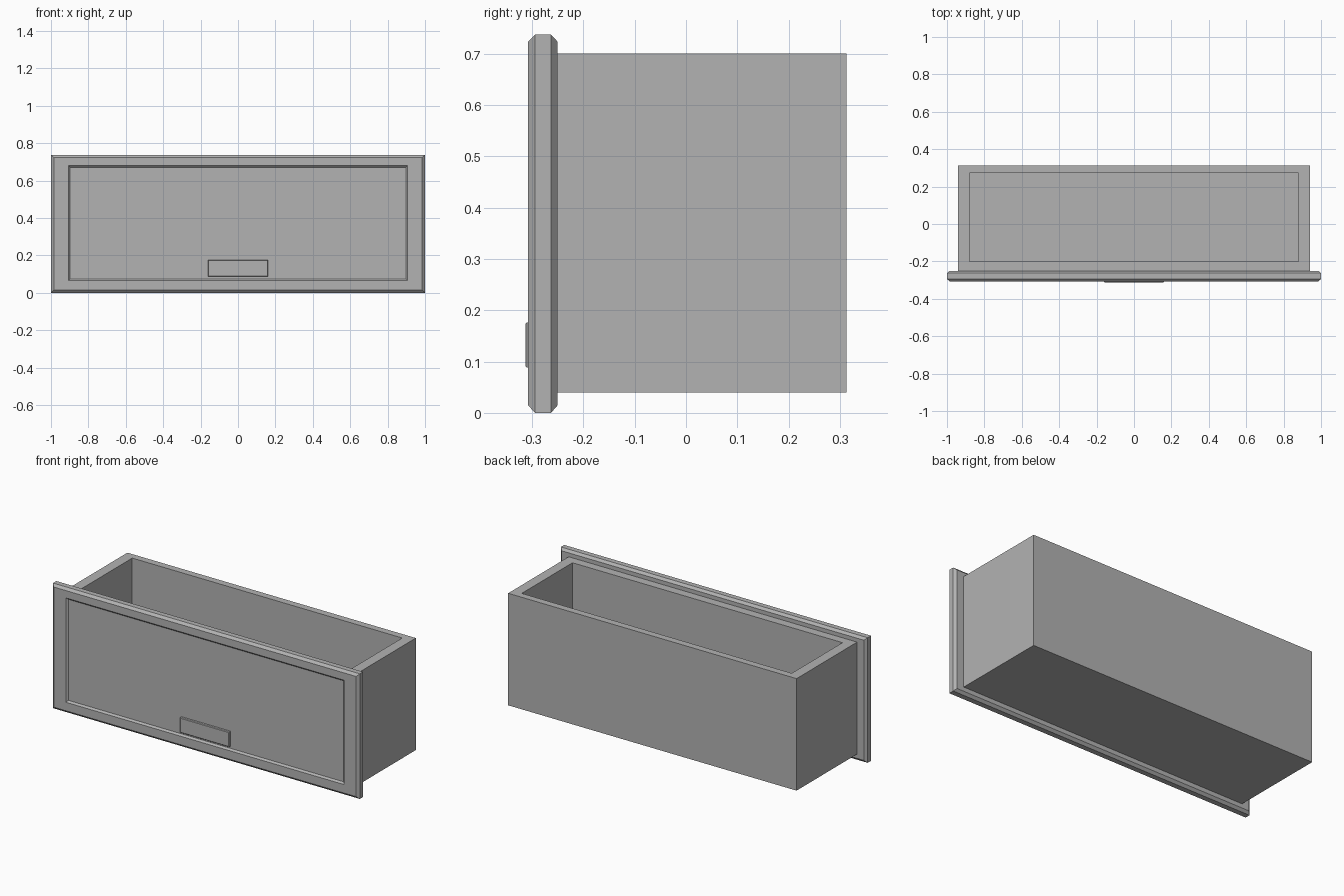
import bpy
import bmesh

cube = bpy.data.objects.get("Cube")
if cube:
    bpy.data.objects.remove(cube, do_unlink=True)

grey = bpy.data.materials.new("plain grey")
grey.use_nodes = True
colour = (0.45, 0.45, 0.45, 1)
grey.diffuse_color = colour
grey.node_tree.nodes["Principled BSDF"].inputs["Base Color"].default_value = colour


def loft(name, rings):
    """Skin rectangles (half width, y, bottom, top) from back to front and cap the ends."""
    bm = bmesh.new()
    loops = [[bm.verts.new(p) for p in
              ((-w, y, lo), (w, y, lo), (w, y, hi), (-w, y, hi))]
             for w, y, lo, hi in rings]
    for a, b in zip(loops, loops[1:]):
        for i in range(4):
            j = (i + 1) % 4
            bm.faces.new((a[i], a[j], b[j], b[i]))
    bm.faces.new(loops[0])
    bm.faces.new(loops[-1])
    bmesh.ops.recalc_face_normals(bm, faces=bm.faces)
    return finish(name, bm)


def finish(name, bm):
    mesh = bpy.data.meshes.new(name)
    bm.to_mesh(mesh)
    bm.free()
    mesh.materials.append(grey)
    obj = bpy.data.objects.new(name, mesh)
    bpy.context.collection.objects.link(obj)
    return obj


# Front panel: chamfered on both sides, with a sloped recess in its face
loft("front_panel", [
    (0.985, -0.25, 0.015, 0.723),
    (1.0, -0.263, 0.0, 0.737),
    (1.0, -0.294, 0.0, 0.737),
    (0.985, -0.308, 0.015, 0.723),
    (0.907, -0.308, 0.065, 0.68),
    (0.897, -0.298, 0.075, 0.67),
])

# Handle plate with a slim bevelled rim
loft("handle_plate", [
    (0.16, -0.297, 0.088, 0.176),
    (0.16, -0.31, 0.088, 0.176),
    (0.157, -0.313, 0.091, 0.173),
])

# Drawer box: open tray with thick walls, built as nested rectangles
bm = bmesh.new()
tray = [[bm.verts.new(p) for p in
         ((-x, y0, z), (x, y0, z), (x, y1, z), (-x, y1, z))]
        for x, y0, y1, z in ((0.94, -0.25, 0.313, 0.04),
                             (0.94, -0.25, 0.313, 0.70),
                             (0.88, -0.2, 0.272, 0.70),
                             (0.88, -0.2, 0.272, 0.08))]
for a, b in zip(tray, tray[1:]):
    for i in range(4):
        j = (i + 1) % 4
        bm.faces.new((a[i], a[j], b[j], b[i]))
bm.faces.new(tray[0])
bm.faces.new(tray[-1])
bmesh.ops.recalc_face_normals(bm, faces=bm.faces)
finish("drawer_box", bm)
